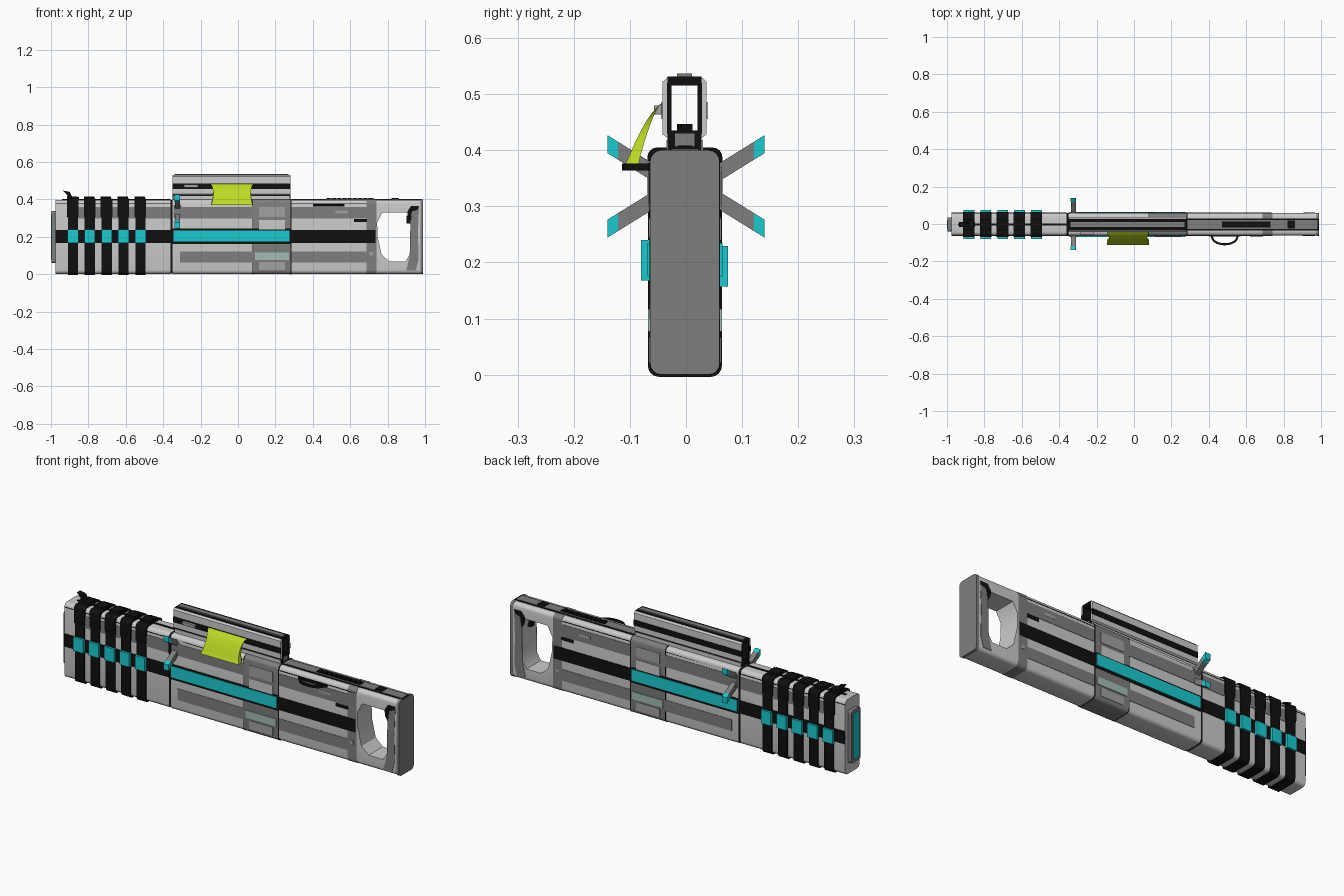
import bpy, bmesh, math
from mathutils import Vector

if "Cube" in bpy.data.objects:
    bpy.data.objects.remove(bpy.data.objects["Cube"])

def mat(name, r, g, b):
    m = bpy.data.materials.new(name)
    m.diffuse_color = (r, g, b, 1)
    m.use_nodes = True
    m.node_tree.nodes["Principled BSDF"].inputs["Base Color"].default_value = m.diffuse_color
    return m

LIGHT = mat("light_grey", .6, .6, .6)
MID = mat("mid_grey", .36, .36, .36)
DARK = mat("dark_grey", .21, .21, .21)
BLACK = mat("black", .005, .005, .005)
CYAN = mat("cyan", .01, .6, .63)
LIME = mat("lime", .5, .7, .018)
TEAL = mat("pale_teal", .36, .51, .46)
YC = -.002          # centre plane of the body
HW = .060           # body half width

def prism(name, pts, axis, a, b, m):
    """Extrude a 2D outline: axis x takes (y,z) points, axis y takes (x,z), axis z takes (x,y)."""
    put = {'x': lambda p, t: (t, p[0], p[1]), 'y': lambda p, t: (p[0], t, p[1]),
           'z': lambda p, t: (p[0], p[1], t)}[axis]
    bm = bmesh.new()
    lo = [bm.verts.new(put(p, a)) for p in pts]
    hi = [bm.verts.new(put(p, b)) for p in pts]
    n = len(pts)
    bm.faces.new(lo)
    bm.faces.new(hi[::-1])
    for i in range(n):
        bm.faces.new((lo[i], lo[(i + 1) % n], hi[(i + 1) % n], hi[i]))
    bmesh.ops.recalc_face_normals(bm, faces=bm.faces)
    me = bpy.data.meshes.new(name)
    bm.to_mesh(me)
    bm.free()
    me.materials.append(m)
    ob = bpy.data.objects.new(name, me)
    bpy.context.collection.objects.link(ob)
    return ob

def box(name, x0, x1, y0, y1, z0, z1, m):
    return prism(name, [(y0, z0), (y1, z0), (y1, z1), (y0, z1)], 'x', x0, x1, m)

def rounded(y0, y1, z0, z1, r, n=4):
    pts = []
    for cy, cz, a0 in ((y1 - r, z1 - r, 0), (y0 + r, z1 - r, 90), (y0 + r, z0 + r, 180), (y1 - r, z0 + r, 270)):
        for i in range(n + 1):
            a = math.radians(a0 + 90 * i / n)
            pts.append((cy + r * math.cos(a), cz + r * math.sin(a)))
    return pts

def section(name, x0, x1, m, grow=0.0, z0=.002, z1=.398, r=.02):
    return prism(name, rounded(YC - HW - grow, YC + HW + grow, z0 - grow, z1 + grow, r), 'x', x0, x1, m)

def plates(name, x0, x1, z0, z1, m, t=.002):
    """The same thin plate on both flanks."""
    for s, side in ((-1, "front"), (1, "back")):
        box(f"{name}_{side}", x0, x1, *sorted((YC + s * (HW - .003), YC + s * (HW + t))), z0, z1, m)

def plates_outline(name, pts, m, t=.002):
    for s, side in ((-1, "front"), (1, "back")):
        prism(f"{name}_{side}", pts, 'y', YC + s * (HW - .003), YC + s * (HW + t), m)

# main body sections
section("barrel_body", -.975, -.362, LIGHT)
section("front_seam", -.362, -.35, BLACK, -.002)
section("middle_body", -.35, .08, LIGHT, .001)
section("panel_body", .08, .285, DARK, .002)
section("rear_body", .285, .687, LIGHT)
section("rear_collar", .687, .74, DARK, .001)
stock = section("stock", .74, .975, LIGHT)
section("butt_plate", .975, .99, DARK, .002)

# handle opening through the stock
hole = [(.772, .33), (.744, .275), (.746, .2), (.768, .105), (.81, .067), (.895, .067),
        (.918, .105), (.922, .27), (.905, .33)]
cutter = prism("handle_cutter", hole, 'y', -.2, .2, LIGHT)
bo = stock.modifiers.new("handle_hole", 'BOOLEAN')
bo.operation, bo.object, bo.solver = 'DIFFERENCE', cutter, 'EXACT'
bpy.context.view_layer.objects.active = stock
stock.select_set(True)
bpy.ops.object.modifier_apply(modifier="handle_hole")
bpy.data.objects.remove(cutter)

# rear grip pad and small controls on the stock
plates_outline("grip_pad", [(.922, .28), (.935, .345), (.968, .36), (.962, .22), (.966, .08), (.95, .02),
                            (.9, .02), (.918, .1)], DARK)
plates_outline("grip_catch", [(.91, .3), (.905, .335), (.925, .365), (.968, .365), (.96, .345), (.93, .335), (.925, .28)],
               BLACK, .003)
box("trigger", .9, .925, -.015, .012, .27, .315, BLACK)
plates("release_lever", .62, .69, .278, .294, BLACK, .004)
plates("release_pad", .52, .585, .325, .34, MID, .003)
plates("collar_bolt", .704, .722, .1, .12, MID, .003)

# flank stripes
plates("front_black_band", -.975, -.362, .168, .236, BLACK, .003)
plates("rear_black_band", .285, .735, .168, .236, BLACK, .003)
plates("middle_black_band", -.35, .285, .162, .244, BLACK, .003)
plates("glow_bar", -.345, .275, .175, .235, CYAN, .007)
plates("upper_stripe_barrel", -.9, -.362, .297, .36, DARK)
plates("upper_stripe_middle", -.335, .08, .297, .36, DARK, .003)
plates("upper_stripe_rear", .285, .687, .297, .36, DARK)
plates("lower_stripe_middle", -.31, .08, .062, .122, DARK, .003)
plates("lower_stripe_rear", .285, .687, .062, .122, DARK)
plates("top_seam", -.975, .74, .3745, .3785, BLACK, .001)

# side access panel
plates("panel_window", .112, .25, .24, .29, LIGHT, .004)
plates("panel_teal", .092, .272, .077, .117, TEAL, .006)
plates("panel_foot", .112, .25, .022, .066, MID, .004)
plates("panel_head", .112, .25, .305, .36, MID, .004)
for x in (.079, .283):
    section("panel_seam", x - .002, x + .002, BLACK, .0025)

# muzzle
prism("muzzle", rounded(-.04, .036, .06, .338, .012), 'x', -.996, -.97, DARK)
prism("muzzle_glow", rounded(-.026, .022, .078, .32, .006), 'x', -1.0, -.99, CYAN)

# straps with glowing blocks
for i in range(5):
    x = -.883 + i * .0905
    section(f"strap_{i}", x - .027, x + .027, BLACK, .006)
    section(f"strap_shoulder_{i}", x - .032, x + .03, BLACK, .007, .31, .398, .018)
    box(f"strap_ridge_{i}", x - .032, x + .024, -.03, .026, .395, .416, BLACK)
    box(f"glow_block_front_{i}", x - .029, x + .029, -.08, -.055, .168, .24, CYAN)
    box(f"glow_block_back_{i}", x - .029, x + .029, .05, .075, .157, .229, CYAN)

# top spine and front sight
box("barrel_spine", -.94, -.36, -.008, .004, .39, .401, BLACK)
prism("front_sight", [(-.935, .447), (-.9, .44), (-.885, .412), (-.85, .412), (-.85, .39), (-.9, .39), (-.915, .425)],
      'y', -.016, .012, BLACK)
box("rear_spine_edge", .285, .99, -.034, .03, .39, .4005, BLACK)
box("rear_spine", .285, .98, -.026, .022, .39, .402, DARK)
for i in range(9):
    x = .475 + i * .028
    box(f"cooling_rib_{i}", x, x + .02, -.015, .011, .395, .408, BLACK)
box("rear_spine_slot", .47, .73, -.018, .014, .395, .4035, BLACK)
box("rear_sight", .82, .86, -.024, .02, .395, .407, BLACK)

# open sight tube on top
X0, X1 = -.35, .28
box("tube_floor", X0, X1, -.033, .028, .395, .435, BLACK)
box("tube_roof", X0, X1, -.033, .028, .515, .531, BLACK)
box("tube_ridge", X0 + .01, X1 - .01, -.016, .011, .53, .537, DARK)
for s, n in ((-1, "front"), (1, "back")):
    def span(a, b):
        return sorted((-.0025 + s * a, -.0025 + s * b))
    box(f"tube_wall_{n}", X0, X1, *span(.023, .031), .43, .52, BLACK)
    a, b = -.0025 + s * .0305, -.0025 + s * .039
    prism(f"tube_shell_{n}", [(a, .422), (b, .428), (b, .522), (a, .53)], 'x', X0, X1, LIGHT)
    box(f"tube_stripe_{n}", X0, X1, *span(.03, .041), .456, .486, BLACK)
    box(f"tube_base_{n}", X0 + .005, X1 - .005, *span(.03, .0325), .398, .418, LIGHT)
box("tube_end_block", .27, .2815, -.02, .015, .407, .43, DARK)
box("tube_bead", .25, .275, -.008, .004, .433, .447, BLACK)
box("tube_latch", -.29, -.215, -.057, -.04, .464, .48, MID)

# curved lime tag hanging off the tube, waisted in the middle
bm = bmesh.new()
rings = []
N = 10
for i in range(N + 1):
    t = i / N
    y = -.043 - .046 * t ** .8
    z = .482 - .112 * t ** 1.25
    hw = .112 - .012 * math.sin(math.pi * t)
    th = .008 + .018 * t
    q = [(-hw, 0, .006), (hw, 0, .006), (hw, -th, -.004), (-hw, -th, -.004)]
    if t > .9:
        q = [(p[0], p[1], 0) for p in q]
    q = q if i else [(p[0], p[1], p[2] * .7) for p in q]
    rings.append([bm.verts.new((-.032 + p[0], y + p[1] + .004, z + p[2])) for p in q])
bm.faces.new(rings[0])
bm.faces.new(rings[-1][::-1])
for r, s in zip(rings, rings[1:]):
    for k in range(4):
        bm.faces.new((r[k], r[(k + 1) % 4], s[(k + 1) % 4], s[k]))
bmesh.ops.recalc_face_normals(bm, faces=bm.faces)
me = bpy.data.meshes.new("lime_tag")
bm.to_mesh(me)
bm.free()
me.materials.append(LIME)
bpy.context.collection.objects.link(bpy.data.objects.new("lime_tag", me))

# four angled fins with glowing tips
for s in (-1, 1):
    for up in (-1, 1):
        def z(y):
            return (.337 if up > 0 else .334) + up * (.002 + (y - .05) * .62)
        for name, a, b, m in (("fin", .045, .121, DARK), ("fin_tip", .121, .14, CYAN)):
            w = .032 * up
            g = .001 if name == "fin_tip" else 0
            prism(f"{name}_{s}_{up}", [(s * a, z(a)), (s * b, z(b)), (s * b, z(b) + w), (s * a, z(a) + w)],
                  'x', -.338 - g, -.31 + g, m)
plates("fin_mount", -.345, -.303, .3, .37, DARK, .006)

# carrying loop on the front flank
outer = [(.485 + .074 * math.cos(a), -.058 - .056 * math.sin(a) ** .8)
         for a in [math.pi * i / 20 for i in range(20)]] + [(.411, -.058)]
inner = [(.485 + (x - .485) * .86, -.058 + (y + .058) * .8) for x, y in reversed(outer)]
prism("carry_loop", outer + inner, 'z', .364, .376, BLACK)
box("carry_loop_mount", .4, .57, -.068, -.058, .363, .377, BLACK)

# smooth the rounded bodies while keeping edges sharp
bpy.ops.object.select_all(action='DESELECT')
for ob in bpy.data.objects:
    if ob.name.startswith(("strap_", "middle_", "barrel_body", "rear_body", "stock", "butt", "panel_body", "lime", "carry_loop")):
        ob.select_set(True)
        bpy.context.view_layer.objects.active = ob
bpy.ops.object.shade_smooth_by_angle(angle=math.radians(30))
